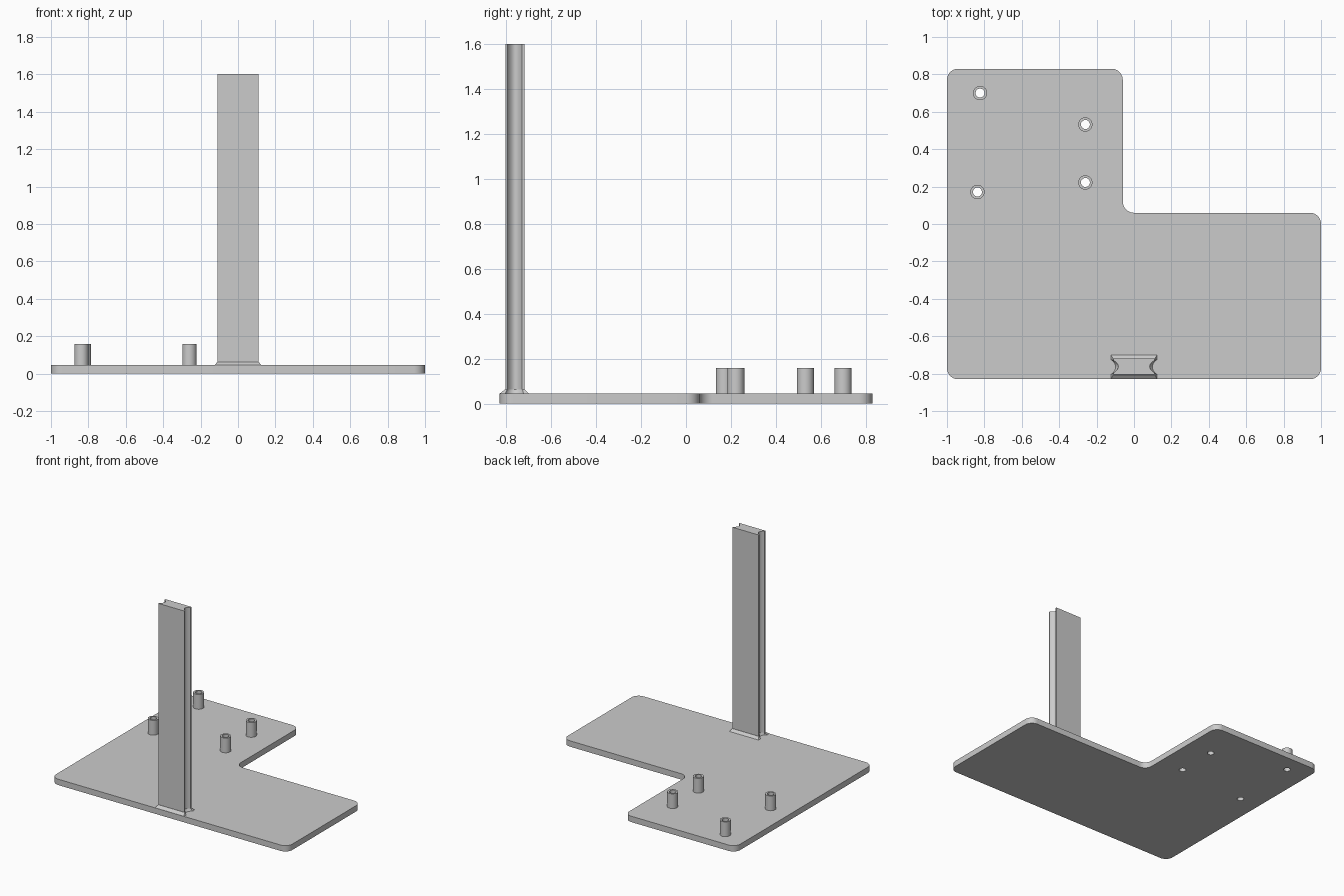
import bpy, bmesh, math
from mathutils import Vector

cube = bpy.data.objects.get("Cube")
if cube:
    bpy.data.objects.remove(cube, do_unlink=True)

grey = bpy.data.materials.new("plain_grey")
grey.use_nodes = True
GREY = (0.6, 0.6, 0.6, 1)
grey.diffuse_color = GREY
grey.node_tree.nodes["Principled BSDF"].inputs["Base Color"].default_value = GREY

BASE_TOP = 0.045
SEGMENTS = 40


def add_object(name, bm):
    bmesh.ops.recalc_face_normals(bm, faces=bm.faces)
    mesh = bpy.data.meshes.new(name)
    bm.to_mesh(mesh)
    bm.free()
    mesh.materials.append(grey)
    obj = bpy.data.objects.new(name, mesh)
    bpy.context.collection.objects.link(obj)
    return obj


def smooth(obj):
    bpy.ops.object.select_all(action="DESELECT")
    obj.select_set(True)
    bpy.context.view_layer.objects.active = obj
    bpy.ops.object.shade_smooth_by_angle(angle=math.radians(30))


def loft(name, rings, closed=False):
    """Skin equal-length rings; cap the ends, or join last to first."""
    bm = bmesh.new()
    loops = [[bm.verts.new(p) for p in ring] for ring in rings]
    pairs = list(zip(loops, loops[1:]))
    if closed:
        pairs.append((loops[-1], loops[0]))
    else:
        bm.faces.new(loops[0])
        bm.faces.new(loops[-1])
    for low, high in pairs:
        for i in range(len(low)):
            j = (i + 1) % len(low)
            bm.faces.new((low[i], low[j], high[j], high[i]))
    return add_object(name, bm)


def circle(centre, radius, z):
    turn = [2 * math.pi * i / SEGMENTS for i in range(SEGMENTS)]
    return [(centre[0] + radius * math.cos(a), centre[1] + radius * math.sin(a), z)
            for a in turn]


# L-shaped base plate with rounded corners
bm = bmesh.new()
outline = [(-1, -0.83), (1, -0.83), (1, 0.06), (-0.06, 0.06), (-0.06, 0.83), (-1, 0.83)]
floor = bm.faces.new([bm.verts.new((x, y, 0)) for x, y in outline])
grown = bmesh.ops.extrude_face_region(bm, geom=[floor], use_keep_orig=True)
bmesh.ops.translate(bm, vec=(0, 0, BASE_TOP),
                    verts=[g for g in grown["geom"] if isinstance(g, bmesh.types.BMVert)])
corners = [e for e in bm.edges if abs(e.verts[0].co.z - e.verts[1].co.z) > 0.01]
bmesh.ops.bevel(bm, geom=corners, offset=0.06, segments=10, profile=0.5, affect="EDGES")
plate = add_object("base_plate", bm)

# Hollow standoffs, their bores cut through the plate
STANDOFFS = {"back_right": (-0.823, 0.70), "front_right": (-0.837, 0.171),
             "back_left": (-0.26, 0.532), "front_left": (-0.26, 0.222)}
OUTER, BORE, TOP = 0.038, 0.024, 0.158
cutters = []
for place, centre in STANDOFFS.items():
    tube = loft("standoff_" + place,
                [circle(centre, r, z) for r, z in
                 ((OUTER, BASE_TOP), (OUTER, TOP), (BORE, TOP), (BORE, BASE_TOP))],
                closed=True)
    smooth(tube)
    cutter = loft("bore_cutter", [circle(centre, BORE, z) for z in (-0.1, 0.1)])
    cutter.hide_render = True
    cutters.append(cutter)
    cut = plate.modifiers.new("bore", "BOOLEAN")
    cut.operation = "DIFFERENCE"
    cut.solver = "EXACT"
    cut.object = cutter

# Bake the bores and drop the cutters
bpy.context.view_layer.update()
drilled = bpy.data.meshes.new_from_object(
    plate.evaluated_get(bpy.context.evaluated_depsgraph_get()))
plate.modifiers.clear()
plate.data = drilled
for cutter in cutters:
    bpy.data.objects.remove(cutter, do_unlink=True)
smooth(plate)


def channel_section(half_width, front, back, z, lip=0.01, depth=0.026, steps=12):
    """Rectangle whose left and right sides are hollowed by a groove."""
    side = [(half_width, front)]
    low, high = front + lip, back - lip
    for i in range(steps + 1):
        t = i / steps
        side.append((half_width - depth * math.sin(math.pi * t) ** 0.8,
                     low + (high - low) * t))
    side.append((half_width, back))
    return [(x, y, z) for x, y in side] + [(-x, y, z) for x, y in reversed(side)]


# Upright post with grooved sides, and the sloped collar at its foot
post = loft("upright_post", [channel_section(0.11, -0.805, -0.72, z)
                             for z in (BASE_TOP, 1.603)])
smooth(post)
collar = loft("post_collar", [channel_section(0.124, -0.829, -0.70, BASE_TOP, lip=0.024),
                              channel_section(0.111, -0.806, -0.719, 0.063)])
smooth(collar)
